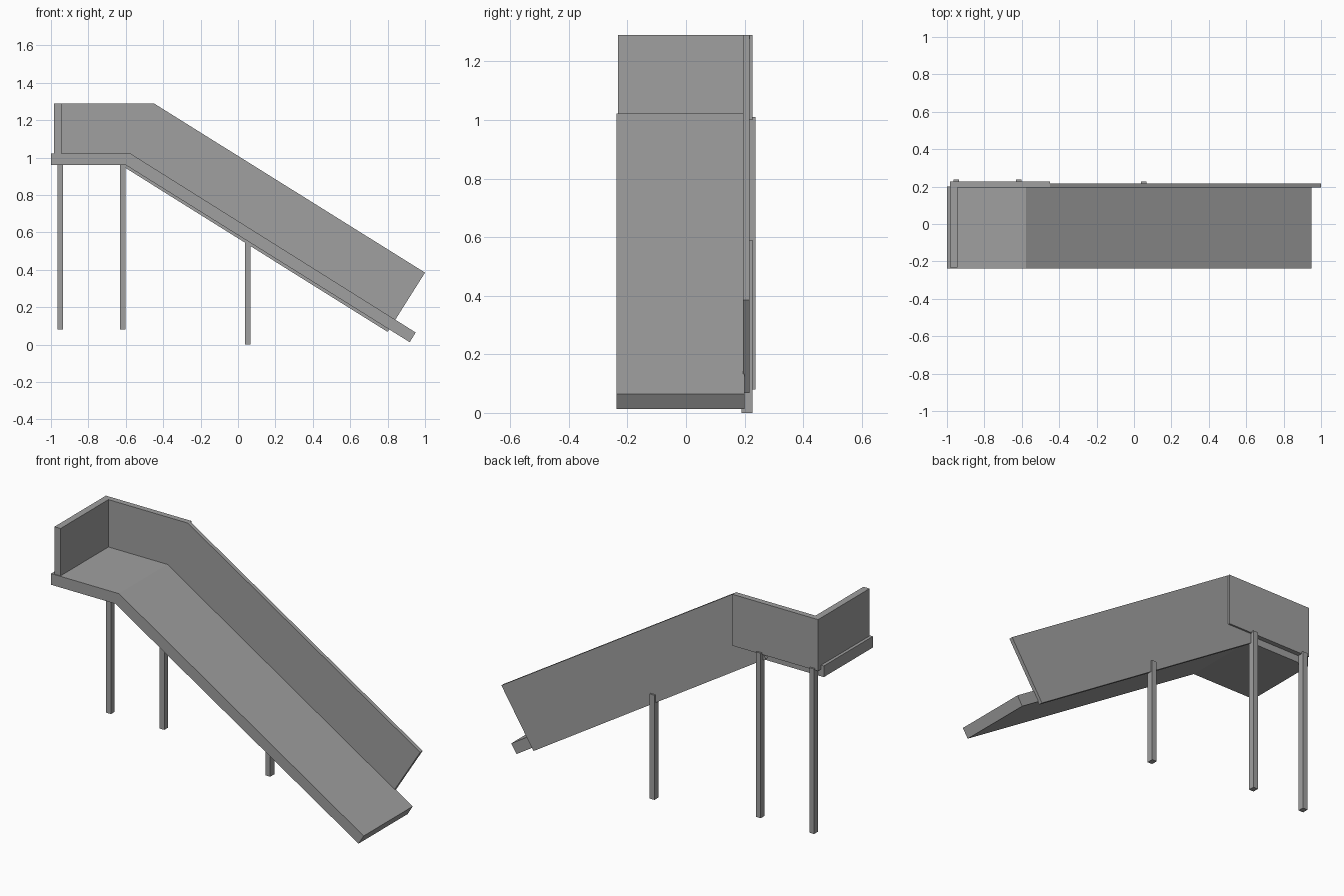
import bpy
import bmesh

cube = bpy.data.objects.get("Cube")
if cube:
    bpy.data.objects.remove(cube, do_unlink=True)

# Single grey finish
grey = bpy.data.materials.new("plain grey")
grey.use_nodes = True
colour = (0.35, 0.35, 0.35, 1)
grey.diffuse_color = colour
grey.node_tree.nodes["Principled BSDF"].inputs["Base Color"].default_value = colour


def prism(name, profile, y0, y1):
    """Extrude an x-z outline from y0 to y1."""
    bm = bmesh.new()
    face = bm.faces.new([bm.verts.new((x, y0, z)) for x, z in profile])
    result = bmesh.ops.extrude_face_region(bm, geom=[face])
    verts = [v for v in result["geom"] if isinstance(v, bmesh.types.BMVert)]
    bmesh.ops.translate(bm, verts=verts, vec=(0, y1 - y0, 0))
    bmesh.ops.recalc_face_normals(bm, faces=bm.faces)
    mesh = bpy.data.meshes.new(name)
    bm.to_mesh(mesh)
    bm.free()
    mesh.materials.append(grey)
    obj = bpy.data.objects.new(name, mesh)
    bpy.context.collection.objects.link(obj)
    return obj


def box(name, x0, x1, y0, y1, z0, z1):
    return prism(name, [(x0, z0), (x1, z0), (x1, z1), (x0, z1)], y0, y1)


# Level platform running into the sloping ramp
prism("platform_and_ramp",
      [(-1, 0.96), (-0.6, 0.96), (0.918, 0.013), (0.95, 0.065),
       (-0.577, 1.023), (-1, 1.023)], -0.237, 0.2)

# Guard walls
prism("ramp_wall", [(-0.45, 1.29), (-0.65, 0.975), (0.8, 0.068), (1, 0.385)],
      0.195, 0.217)
box("platform_wall", -0.983, -0.45, 0.195, 0.227, 1.0, 1.29)
box("end_wall", -0.983, -0.945, -0.232, 0.2, 1.01, 1.29)

# Support legs
for name, x in (("outer_leg", -0.95), ("inner_leg", -0.617)):
    box(name, x - 0.015, x + 0.015, 0.203, 0.237, 0.08, 1.01)
box("ramp_leg", 0.038, 0.068, 0.19, 0.227, 0, 0.59)
